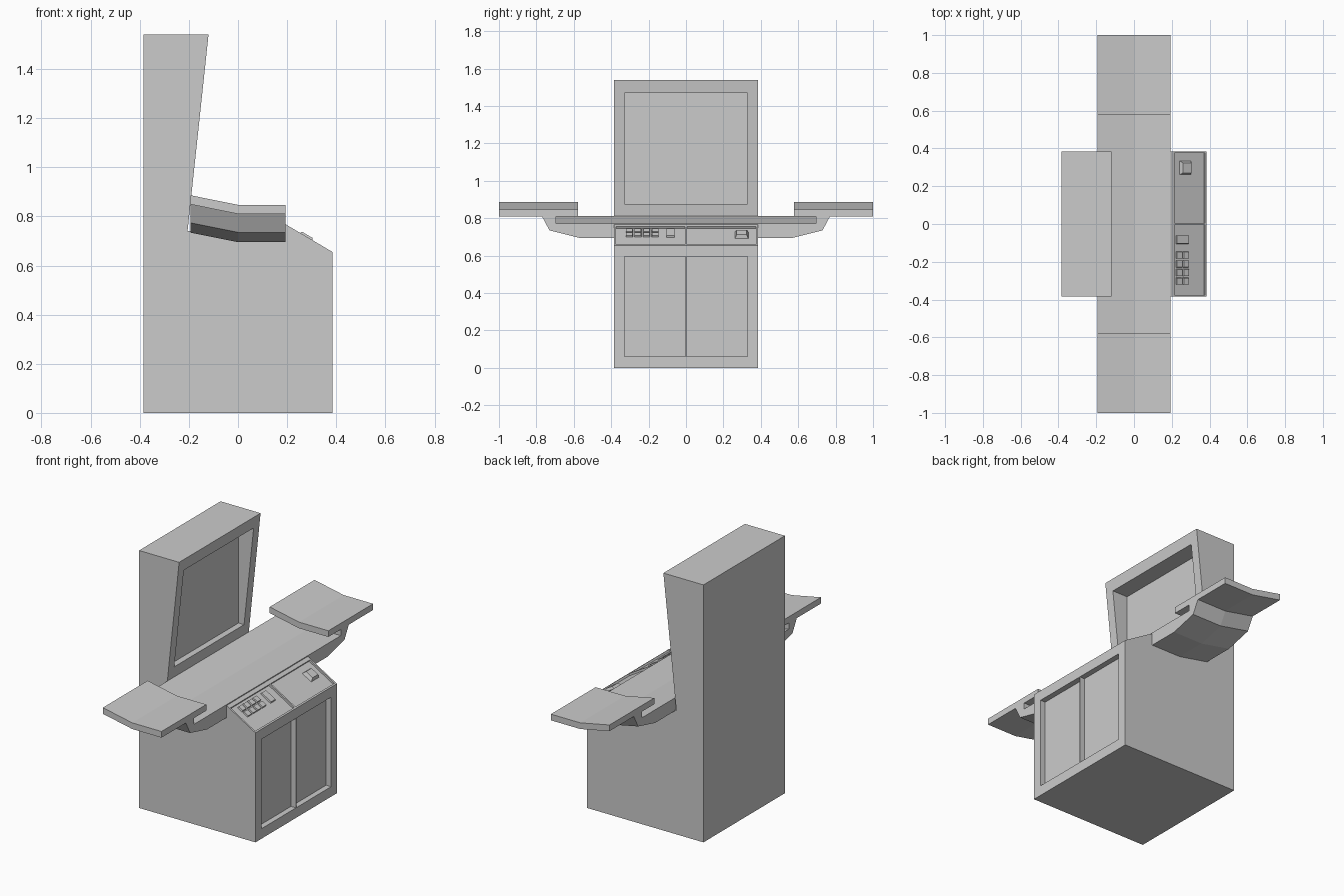
import bpy, bmesh, math
from mathutils import Matrix, Vector

if "Cube" in bpy.data.objects:
    bpy.data.objects.remove(bpy.data.objects["Cube"])

mat = bpy.data.materials.new("plain grey")
mat.diffuse_color = (0.6, 0.6, 0.6, 1)
mat.use_nodes = True
mat.node_tree.nodes["Principled BSDF"].inputs["Base Color"].default_value = mat.diffuse_color


def finish(name, bm):
    bmesh.ops.recalc_face_normals(bm, faces=bm.faces)
    me = bpy.data.meshes.new(name)
    bm.to_mesh(me)
    bm.free()
    ob = bpy.data.objects.new(name, me)
    me.materials.append(mat)
    bpy.context.collection.objects.link(ob)
    return ob


def loft(name, rings):
    """Skin matching rings of points and cap both ends."""
    bm = bmesh.new()
    vs = [[bm.verts.new(p) for p in r] for r in rings]
    n = len(vs[0])
    for a, b in zip(vs, vs[1:]):
        for i in range(n):
            j = (i + 1) % n
            bm.faces.new((a[i], a[j], b[j], b[i]))
    bm.faces.new(vs[0][::-1])
    bm.faces.new(vs[-1])
    return finish(name, bm)


def add_box(bm, lo, hi, frame=Matrix(), taper=1.0):
    """Box from lo to hi in a local frame; taper shrinks its top."""
    c = [(a + b) / 2 for a, b in zip(lo, hi)]
    s = [b - a for a, b in zip(lo, hi)]
    vs = bmesh.ops.create_cube(bm, size=1)["verts"]
    for v in vs:
        k = taper if v.co.z > 0 else 1
        v.co = frame @ Vector((c[0] + v.co.x * s[0] * k, c[1] + v.co.y * s[1] * k,
                               c[2] + v.co.z * s[2]))


# Sloped console frame: local x runs down the slope, y along it, z out of it
HW = 0.385
run, drop = 0.195, 0.115
slope_len = math.hypot(run, drop)
console = Matrix.Translation((0.19, 0, 0.77)) @ Matrix.Rotation(math.atan2(drop, run), 4, 'Y')

# Cabinet: side profile extruded across the width
profile = [(-0.385, 0), (0.385, 0), (0.385, 0.655), (0.19, 0.77), (0.185, 0.74),
           (-0.205, 0.74), (-0.12, 1.54), (-0.385, 1.54)]
profile[5] = (-0.19 - 0.0155, 0.74)
cabinet = loft("cabinet", [[(x, y, z) for x, z in profile] for y in (-HW, HW)])

# Recesses for screen, doors and console panels
bm = bmesh.new()
add_box(bm, (-0.228, -0.33, 0.875), (0.1, 0.33, 1.47))
add_box(bm, (0.352, -0.33, 0.06), (0.5, 0.33, 0.595))
for y0, y1 in ((-0.375, -0.005), (0.005, 0.375)):
    add_box(bm, (0.028, y0, -0.012), (slope_len - 0.01, y1, 0.04), console)
cutter = finish("recess_cutter", bm)
cutter.hide_render = True
mod = cabinet.modifiers.new("recesses", 'BOOLEAN')
mod.operation, mod.solver, mod.object = 'DIFFERENCE', 'EXACT', cutter
bpy.context.view_layer.objects.active = cabinet
bpy.ops.object.modifier_apply(modifier=mod.name)
bpy.data.objects.remove(cutter)

# Thin divider between the lower doors
bm = bmesh.new()
add_box(bm, (0.345, -0.002, 0.06), (0.385, 0.002, 0.595))
finish("door_divider", bm)

# Shelf and wings: long profiles swept front to back, rising at the rear
STATIONS = ((-0.194, 0.039), (0, 0), (0.194, 0))


def swept(name, yz):
    return loft(name, [[(x, y, z + dz) for y, z in yz] for x, dz in STATIONS])


half = [(0.57, 0.695), (0.73, 0.735), (0.77, 0.81), (0.695, 0.81), (0.695, 0.773)]
swept("shelf", half + [(-y, z) for y, z in reversed(half)])
for side, s in (("left", -1), ("right", 1)):
    swept(side + "_wing", [(s * y, z) for y, z in
                           ((0.577, 0.81), (1, 0.81), (1, 0.847), (0.577, 0.847))])

# Keypad: four rows of two keys, plus a separate tall key
bm = bmesh.new()
for i in range(4):
    for j in range(2):
        x, y = 0.043 + j * 0.042, -0.322 + i * 0.046
        add_box(bm, (x, y, -0.015), (x + 0.036, y + 0.038, -0.002), console, 0.9)
add_box(bm, (0.043, -0.105, -0.015), (0.122, -0.06, -0.002), console, 0.92)
finish("keypad", bm)

# Raised card reader
bm = bmesh.new()
add_box(bm, (0.066, 0.26, -0.015), (0.138, 0.335, 0.008), console, 0.7)
finish("card_reader", bm)
